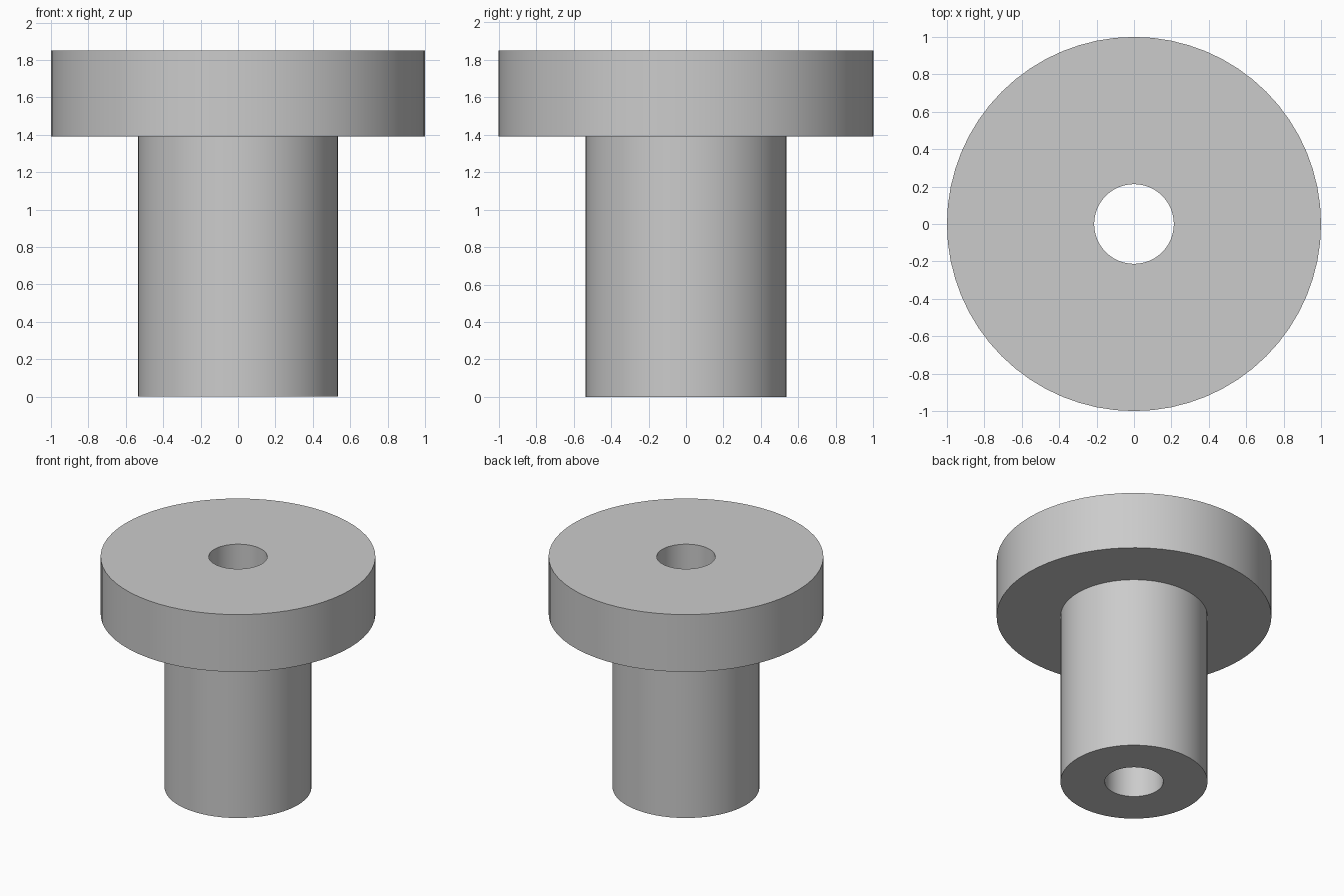
import bpy
import bmesh
from math import cos, sin, tau, radians

cube = bpy.data.objects.get("Cube")
if cube:
    bpy.data.objects.remove(cube, do_unlink=True)

SEGMENTS = 64
BORE, STEM, FLANGE = 0.213, 0.535, 1.0
UNDERSIDE, TOP = 1.39, 1.85

# Plain grey material
grey = bpy.data.materials.new("light grey")
grey.use_nodes = True
colour = (0.6, 0.6, 0.6, 1)
grey.diffuse_color = colour
grey.node_tree.nodes["Principled BSDF"].inputs["Base Color"].default_value = colour

# Closed cross-section (radius, height) of the flanged sleeve
profile = [(BORE, 0), (STEM, 0), (STEM, UNDERSIDE),
           (FLANGE, UNDERSIDE), (FLANGE, TOP), (BORE, TOP)]

# Turn the cross-section around the z axis
bm = bmesh.new()
rings = []
for radius, height in profile:
    angles = [tau * i / SEGMENTS for i in range(SEGMENTS)]
    rings.append([bm.verts.new((radius * cos(a), radius * sin(a), height)) for a in angles])
for lower, upper in zip(rings, rings[1:] + rings[:1]):
    for i in range(SEGMENTS):
        j = (i + 1) % SEGMENTS
        bm.faces.new((lower[i], lower[j], upper[j], upper[i]))
bmesh.ops.recalc_face_normals(bm, faces=bm.faces)

mesh = bpy.data.meshes.new("flanged_bushing")
bm.to_mesh(mesh)
bm.free()
mesh.materials.append(grey)
bushing = bpy.data.objects.new("flanged_bushing", mesh)
bpy.context.collection.objects.link(bushing)

# Smooth round walls, crisp rims
bpy.ops.object.select_all(action="DESELECT")
bushing.select_set(True)
bpy.context.view_layer.objects.active = bushing
bpy.ops.object.shade_smooth_by_angle(angle=radians(30))
